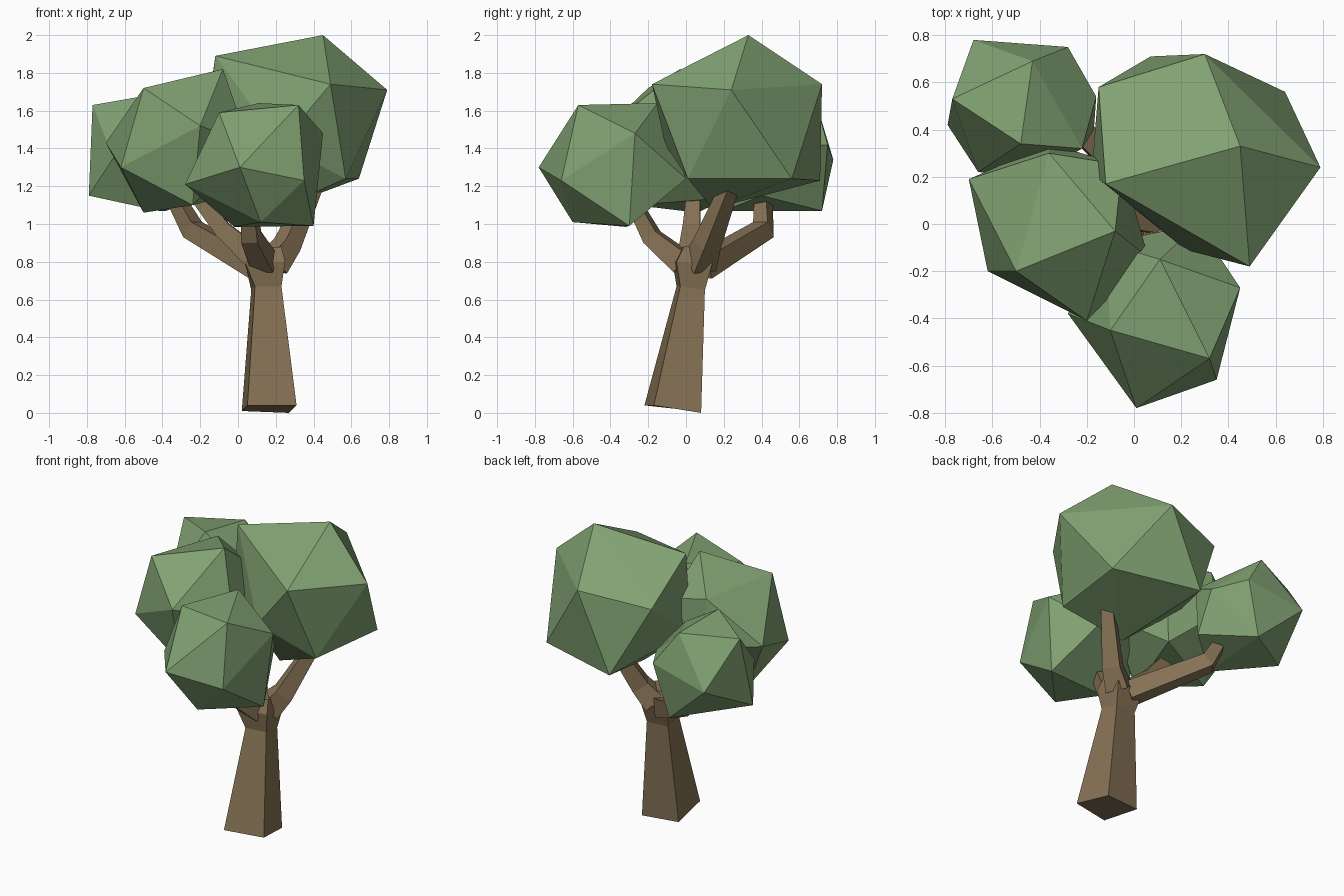
import bpy, bmesh
from mathutils import Vector

if "Cube" in bpy.data.objects:
    bpy.data.objects.remove(bpy.data.objects["Cube"])


def material(name, rgb):
    m = bpy.data.materials.new(name)
    m.diffuse_color = (*rgb, 1)
    m.use_nodes = True
    m.node_tree.nodes["Principled BSDF"].inputs["Base Color"].default_value = m.diffuse_color
    return m


LEAF = material("leaf_green", (0.22, 0.36, 0.17))
BARK = material("bark_brown", (0.24, 0.17, 0.09))


def finish(bm, name, mat):
    bmesh.ops.recalc_face_normals(bm, faces=bm.faces)
    me = bpy.data.meshes.new(name)
    bm.to_mesh(me)
    bm.free()
    me.materials.append(mat)
    ob = bpy.data.objects.new(name, me)
    bpy.context.collection.objects.link(ob)
    return ob


def clump(name, points):
    """Uneven twenty-sided leaf clump: hull around its corner points."""
    bm = bmesh.new()
    for p in points:
        bm.verts.new(p)
    res = bmesh.ops.convex_hull(bm, input=bm.verts)
    loose = [v for v in bm.verts if not v.link_faces]
    bmesh.ops.delete(bm, geom=loose, context='VERTS')
    finish(bm, name, LEAF)


def loft(name, rings):
    """Skin four-cornered rings and cap both ends."""
    bm = bmesh.new()
    rs = [[bm.verts.new(p) for p in r] for r in rings]
    for a, b in zip(rs, rs[1:]):
        for i in range(4):
            j = (i + 1) % 4
            bm.faces.new((a[i], a[j], b[j], b[i]))
    bm.faces.new(rs[0][::-1])
    bm.faces.new(rs[-1])
    finish(bm, name, BARK)


def branch(name, path, halves):
    """Tapering square limb following a bent path."""
    pts = [Vector(p) for p in path]
    rings = []
    n = len(pts)
    flat = (pts[-1] - pts[0]).cross(Vector((0, 0, 1))).normalized()
    for i, (p, h) in enumerate(zip(pts, halves)):
        t = (pts[min(i + 1, n - 1)] - pts[max(i - 1, 0)]).normalized()
        u = (flat - t * flat.dot(t)).normalized()
        v = t.cross(u)
        rings.append([p + h * (a * u + b * v)
                      for a, b in ((-1, -1), (1, -1), (1, 1), (-1, 1))])
    loft(name, rings)


# Trunk: slanted foot, narrow neck, flared fork
loft("trunk", [
    [(.05, -.22, .04), (.31, -.17, .04), (.27, .08, 0), (.02, .05, .01)],
    [(.09, -.05, .67), (.23, -.03, .67), (.22, .10, .65), (.07, .09, .65)],
    [(.04, -.07, .79), (.25, -.05, .80), (.24, .14, .79), (.04, .13, .78)],
    [(.08, -.03, .87), (.23, -.01, .88), (.22, .10, .88), (.09, .09, .87)],
])

# Four branches, one into each clump
branch("branch_back_left", [(.11, .08, .77), (-.24, .41, .97), (-.34, .41, 1.15)],
       (.06, .048, .035))
branch("branch_left", [(.10, .02, .81), (-.08, .03, .97), (-.22, .04, 1.15)],
       (.06, .045, .035))
branch("branch_front", [(.14, -.01, .79), (.07, -.18, .93), (.06, -.26, 1.08)],
       (.06, .045, .035))
branch("branch_right", [(.18, .07, .79), (.26, .11, .89), (.41, .24, 1.22)],
       (.07, .055, .035))

# Leaf clumps
clump("clump_right", [
    (.45, .33, 2.0), (.30, .72, 1.74), (.79, .24, 1.71), (.49, -.18, 1.74),
    (-.12, .17, 1.89), (-.15, .58, 1.68), (.64, .56, 1.24), (.07, .71, 1.23),
    (.57, .01, 1.24), (.21, .14, 1.08), (.22, -.11, 1.42), (-.18, .21, 1.40)])
clump("clump_left", [
    (-.5, -.2, 1.72), (-.08, -.03, 1.82), (-.36, .30, 1.70), (-.70, .19, 1.43),
    (-.62, -.2, 1.30), (-.2, -.41, 1.52), (-.5, .06, 1.06), (-.08, .23, 1.14),
    (-.24, -.27, 1.10), (.06, -.14, 1.42), (-.05, .25, 1.60), (-.36, .34, 1.38)])
clump("clump_back_left", [
    (-.68, .78, 1.34), (-.77, .53, 1.63), (-.28, .75, 1.42), (-.79, .42, 1.15),
    (-.38, .72, 1.07), (-.42, .2, 1.07), (-.43, .69, 1.64), (-.48, .34, 1.68),
    (-.66, .22, 1.35), (-.16, .54, 1.40), (-.22, .32, 1.52), (-.17, .4, 1.15)])
clump("clump_front", [
    (-.1, -.45, 1.59), (.32, -.57, 1.63), (.11, -.15, 1.64), (.45, -.27, 1.48),
    (.35, -.66, 1.23), (.01, -.78, 1.30), (-.28, -.38, 1.21), (.40, -.3, .99),
    (.12, -.6, 1.01), (-.02, -.32, .985), (.27, 0, 1.24), (-.12, -.08, 1.35)])
